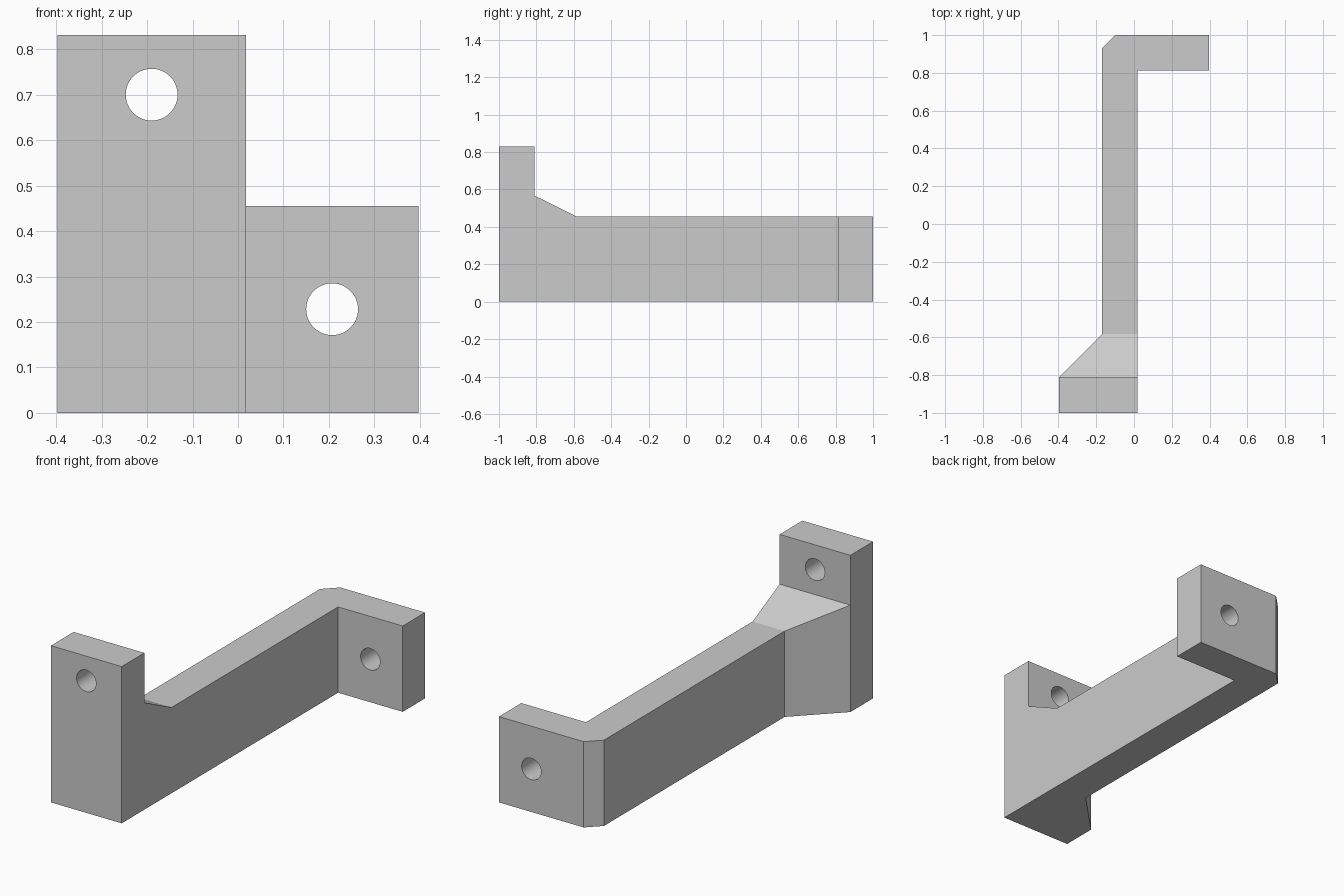
import bpy, bmesh, math
from mathutils import Vector

cube = bpy.data.objects.get("Cube")
if cube:
    bpy.data.objects.remove(cube, do_unlink=True)

grey = bpy.data.materials.new("light grey")
grey.use_nodes = True
colour = (0.6, 0.6, 0.6, 1)
grey.diffuse_color = colour
grey.node_tree.nodes["Principled BSDF"].inputs["Base Color"].default_value = colour


def prism(name, points, direction):
    """Extrude a flat outline along a direction."""
    bm = bmesh.new()
    face = bm.faces.new([bm.verts.new(p) for p in points])
    result = bmesh.ops.extrude_face_region(bm, geom=[face])
    verts = [v for v in result["geom"] if isinstance(v, bmesh.types.BMVert)]
    bmesh.ops.translate(bm, verts=verts, vec=Vector(direction))
    bmesh.ops.recalc_face_normals(bm, faces=bm.faces)
    mesh = bpy.data.meshes.new(name)
    bm.to_mesh(mesh)
    bm.free()
    mesh.materials.append(grey)
    obj = bpy.data.objects.new(name, mesh)
    bpy.context.collection.objects.link(obj)
    return obj


def boolean(target, cutter, operation):
    """Apply a boolean and remove its cutter."""
    mod = target.modifiers.new(cutter.name, "BOOLEAN")
    mod.object = cutter
    mod.operation = operation
    mod.solver = "EXACT"
    bpy.context.view_layer.objects.active = target
    bpy.ops.object.modifier_apply(modifier=mod.name)
    bpy.data.objects.remove(cutter, do_unlink=True)


# Bracket body: plan outline with flared front and chamfered back corner
plan = [(-0.397, -1), (0.018, -1), (0.018, 0.813), (0.397, 0.813), (0.397, 1),
        (-0.1, 1), (-0.17, 0.93), (-0.17, -0.583), (-0.397, -0.81)]
bracket = prism("bracket", [(x, y, 0) for x, y in plan], (0, 0, 0.831))

# Trim above the arm, leaving the tall front plate and its sloped gusset
trim = [(-0.81, 1), (-0.81, 0.567), (-0.583, 0.455), (1.1, 0.455), (1.1, 1)]
boolean(bracket, prism("top_trim", [(-1, y, z) for y, z in trim], (2, 0, 0)), "DIFFERENCE")

# Bolt holes through the front and back plates
radius, sides = 0.057, 48
for name, cx, cz, y in (("front_hole", -0.19, 0.7, -1.1), ("back_hole", 0.207, 0.228, 0.7)):
    ring = [(cx + radius * math.cos(math.tau * i / sides), y,
             cz + radius * math.sin(math.tau * i / sides)) for i in range(sides)]
    boolean(bracket, prism(name, ring, (0, 0.4, 0)), "DIFFERENCE")

# Smooth the holes while keeping the edges crisp
bpy.ops.object.select_all(action="DESELECT")
bracket.select_set(True)
bpy.context.view_layer.objects.active = bracket
bpy.ops.object.shade_smooth_by_angle(angle=math.radians(20))
